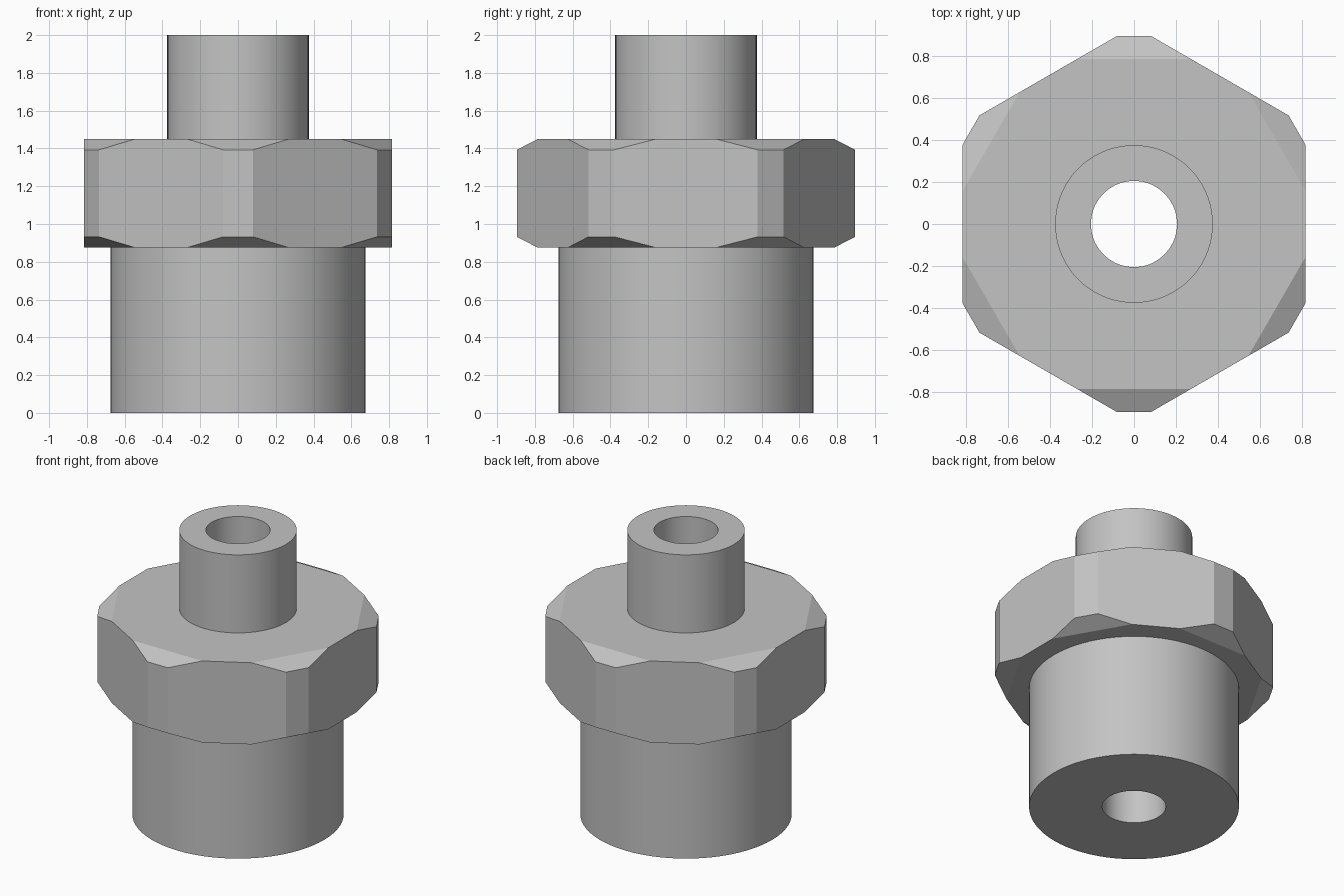
import bpy, bmesh, math
from mathutils import Vector, Matrix

cube = bpy.data.objects.get("Cube")
if cube:
    bpy.data.objects.remove(cube, do_unlink=True)

steel = bpy.data.materials.new("grey steel")
steel.use_nodes = True
GREY = (0.55, 0.55, 0.55, 1)
steel.diffuse_color = GREY
steel.node_tree.nodes["Principled BSDF"].inputs["Base Color"].default_value = GREY

NUT_LOW, NUT_HIGH = 0.875, 1.45
NUT_MID = (NUT_LOW + NUT_HIGH) / 2
FLAT = 0.815           # centre to flat of the hexagon
CORNER = 0.895         # centre to trimmed corner
RIM, DROP = 0.785, 0.057   # where each chamfer meets the end face, and its height


def prism(bm, radius, low, high, sides, turn=0):
    place = Matrix.Translation((0, 0, (low + high) / 2)) @ Matrix.Rotation(turn, 4, "Z")
    bmesh.ops.create_cone(bm, cap_ends=True, segments=sides, radius1=radius,
                          radius2=radius, depth=high - low, matrix=place)


def finish(bm, name):
    bmesh.ops.recalc_face_normals(bm, faces=bm.faces)
    mesh = bpy.data.meshes.new(name)
    bm.to_mesh(mesh)
    bm.free()
    mesh.materials.append(steel)
    obj = bpy.data.objects.new(name, mesh)
    bpy.context.collection.objects.link(obj)
    return obj


def cylinder(name, radius, low, high):
    bm = bmesh.new()
    prism(bm, radius, low, high, 72)
    return finish(bm, name)


def trim(bm, point, normal):
    cut = bmesh.ops.bisect_plane(bm, geom=bm.verts[:] + bm.edges[:] + bm.faces[:],
                                 plane_co=point, plane_no=normal, clear_outer=True)
    rim = [e for e in cut["geom_cut"] if isinstance(e, bmesh.types.BMEdge)]
    bmesh.ops.contextual_create(bm, geom=rim)


def combine(target, other, operation):
    mod = target.modifiers.new(operation.lower(), "BOOLEAN")
    mod.object, mod.operation, mod.solver = other, operation, "EXACT"
    bpy.ops.object.select_all(action="DESELECT")
    bpy.context.view_layer.objects.active = target
    target.select_set(True)
    bpy.ops.object.modifier_apply(modifier=mod.name)
    bpy.data.objects.remove(other, do_unlink=True)


# Hexagonal nut with trimmed corners and chamfered ends
bm = bmesh.new()
prism(bm, FLAT / math.cos(math.pi / 6), NUT_LOW, NUT_HIGH, 6)
corner_angle = math.pi / 2
first = bm.verts[:][0].co
bmesh.ops.rotate(bm, verts=bm.verts, cent=(0, 0, 0),
                 matrix=Matrix.Rotation(corner_angle - math.atan2(first.y, first.x), 3, "Z"))
for i in range(6):
    a = corner_angle + i * math.pi / 3
    out = Vector((math.cos(a), math.sin(a), 0))
    trim(bm, out * CORNER, out)
    for end, up in ((NUT_HIGH, 1), (NUT_LOW, -1)):
        trim(bm, out * RIM + Vector((0, 0, end)),
             out * DROP + Vector((0, 0, up * (CORNER - RIM))))
fitting = finish(bm, "hex_nut_fitting")

# Wide barrel below, narrow neck above, bore through everything
combine(fitting, cylinder("barrel", 0.675, 0, NUT_MID), "UNION")
combine(fitting, cylinder("neck", 0.375, NUT_MID, 2), "UNION")
combine(fitting, cylinder("bore_cutter", 0.205, -0.1, 2.1), "DIFFERENCE")

bpy.ops.object.shade_smooth_by_angle(angle=math.radians(15))
